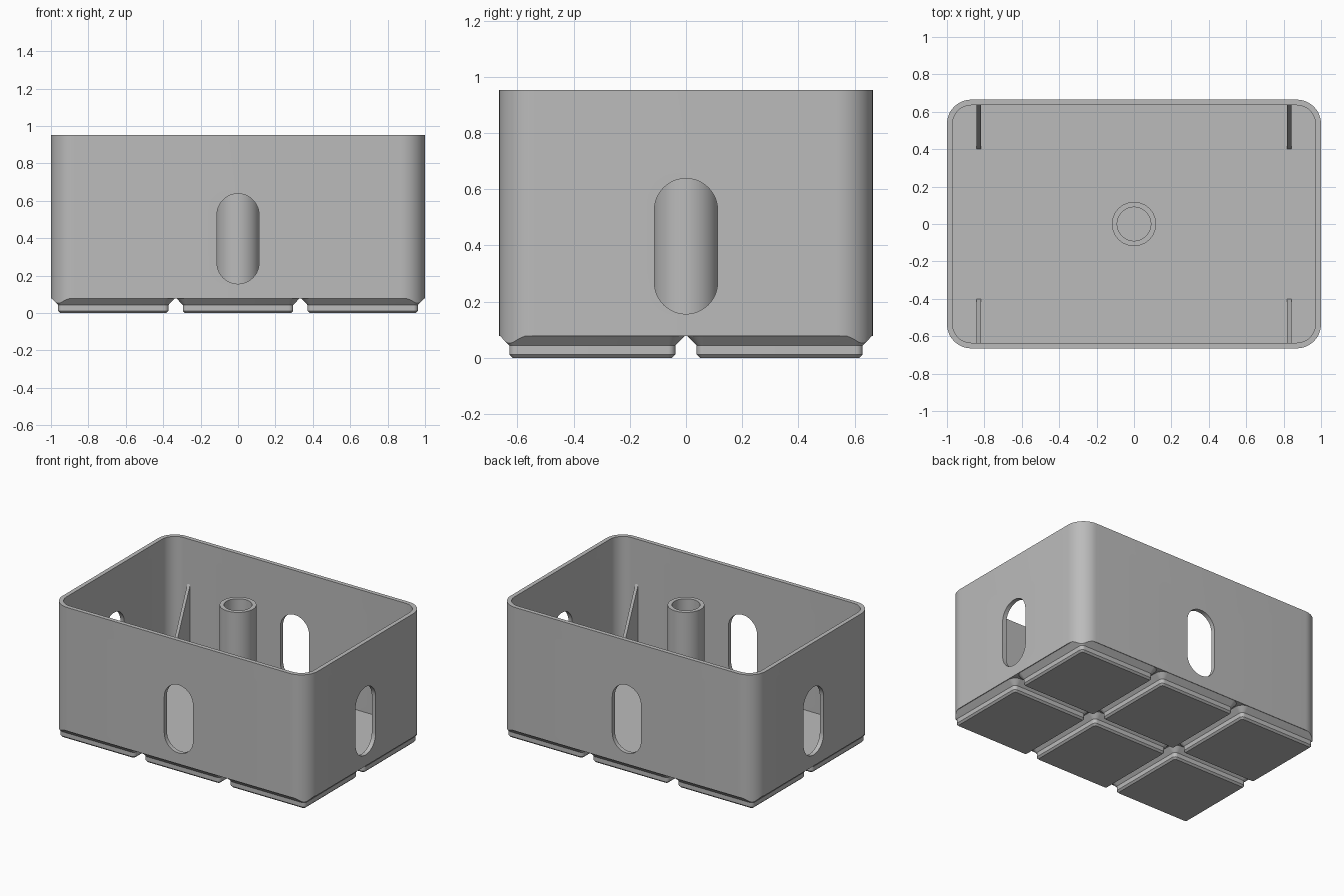
import bpy, bmesh
from math import sin, cos, pi, radians

if "Cube" in bpy.data.objects:
    bpy.data.objects.remove(bpy.data.objects["Cube"])

grey = bpy.data.materials.new("plain grey")
grey.use_nodes = True
grey.diffuse_color = (0.5, 0.5, 0.5, 1)
grey.node_tree.nodes["Principled BSDF"].inputs["Base Color"].default_value = (0.5, 0.5, 0.5, 1)

PITCH = 2 / 3
HX, HY, TOP = 1.0, 0.665, 0.953
WALL, CORNER = 0.03, 0.13
BASE, FLOOR = 0.078, 0.095


def outline(hx, hy, r, n=12):
    """Rounded rectangle, counter-clockwise."""
    pts = []
    for k, (sx, sy) in enumerate([(1, 1), (-1, 1), (-1, -1), (1, -1)]):
        for i in range(n + 1):
            a = (k + i / n) * pi / 2
            pts.append((sx * (hx - r) + r * cos(a), sy * (hy - r) + r * sin(a)))
    return pts


def finish(name, bm):
    bmesh.ops.remove_doubles(bm, verts=bm.verts, dist=1e-5)
    bmesh.ops.recalc_face_normals(bm, faces=bm.faces)
    mesh = bpy.data.meshes.new(name)
    bm.to_mesh(mesh)
    bm.free()
    mesh.materials.append(grey)
    obj = bpy.data.objects.new(name, mesh)
    bpy.context.collection.objects.link(obj)
    return obj


def loft(name, sections):
    """Closed solid through rounded outlines given as (z, half x, half y, radius)."""
    bm = bmesh.new()
    rings = [[bm.verts.new((x, y, z)) for x, y in outline(hx, hy, r)]
             for z, hx, hy, r in sections]
    for a, b in zip(rings, rings[1:]):
        for i in range(len(a)):
            j = (i + 1) % len(a)
            bm.faces.new((a[i], a[j], b[j], b[i]))
    bm.faces.new(rings[0])
    bm.faces.new(rings[-1])
    return finish(name, bm)


def activate(obj):
    bpy.ops.object.select_all(action='DESELECT')
    obj.select_set(True)
    bpy.context.view_layer.objects.active = obj


def boolean(obj, cutter, operation):
    cutter.hide_render = True
    bpy.context.view_layer.update()
    mod = obj.modifiers.new("cut", 'BOOLEAN')
    mod.object, mod.operation, mod.solver = cutter, operation, 'EXACT'
    activate(obj)
    bpy.ops.object.modifier_apply(modifier=mod.name)
    bpy.data.objects.remove(cutter)


def smooth(obj):
    activate(obj)
    bpy.ops.object.shade_smooth_by_angle(angle=radians(25))


# Open box with rounded corners
box = loft("box_shell", [
    (BASE, HX, HY, CORNER),
    (TOP, HX, HY, CORNER),
    (TOP, HX - WALL, HY - WALL, CORNER - WALL),
    (FLOOR, HX - WALL, HY - WALL, CORNER - WALL)])

# Tall slots through all four walls
for turn in (0, 90):
    slot = loft("slot_cutter", [(-2, 0.1125, 0.241, 0.1125), (2, 0.1125, 0.241, 0.1125)])
    slot.rotation_euler = (radians(90), 0, radians(turn))
    slot.location.z = 0.397
    boolean(box, slot, 'DIFFERENCE')
smooth(box)

# Stepped feet, trimmed to the corner curve of the box
for i in range(3):
    for j in range(2):
        foot = loft(f"foot_{i + 1}_{j + 1}", [
            (z, PITCH / 2 - inset, PITCH / 2 - inset, r) for z, inset, r in
            [(0, 0.05, 0.013), (0.012, 0.038, 0.025), (0.043, 0.038, 0.025), (0.08, 0.003, 0.06)]])
        foot.location = ((i - 1) * PITCH, (j - 0.5) * PITCH, 0)
        trim = loft("trim_cutter", [(-1, HX, HY, CORNER), (1, HX, HY, CORNER)])
        boolean(foot, trim, 'INTERSECT')
        smooth(foot)

# Hollow centre post
smooth(loft("centre_post", [(z, r, r, r) for z, r in
            [(FLOOR - 0.005, 0.118), (TOP, 0.118), (TOP, 0.09), (FLOOR + 0.002, 0.09)]]))

# Triangular ribs against the front and back walls
for sx in (-1, 1):
    for sy in (-1, 1):
        bm = bmesh.new()
        sides = [[bm.verts.new((sx * 0.83 + dx, sy * y, z)) for y, z in
                  [(0.4, FLOOR - 0.005), (0.64, FLOOR - 0.005), (0.64, 0.645)]]
                 for dx in (-0.011, 0.011)]
        for s in sides:
            bm.faces.new(s)
        for k in range(3):
            m = (k + 1) % 3
            bm.faces.new((sides[0][k], sides[0][m], sides[1][m], sides[1][k]))
        finish(f"{'back' if sy > 0 else 'front'}_{'left' if sx > 0 else 'right'}_rib", bm)
